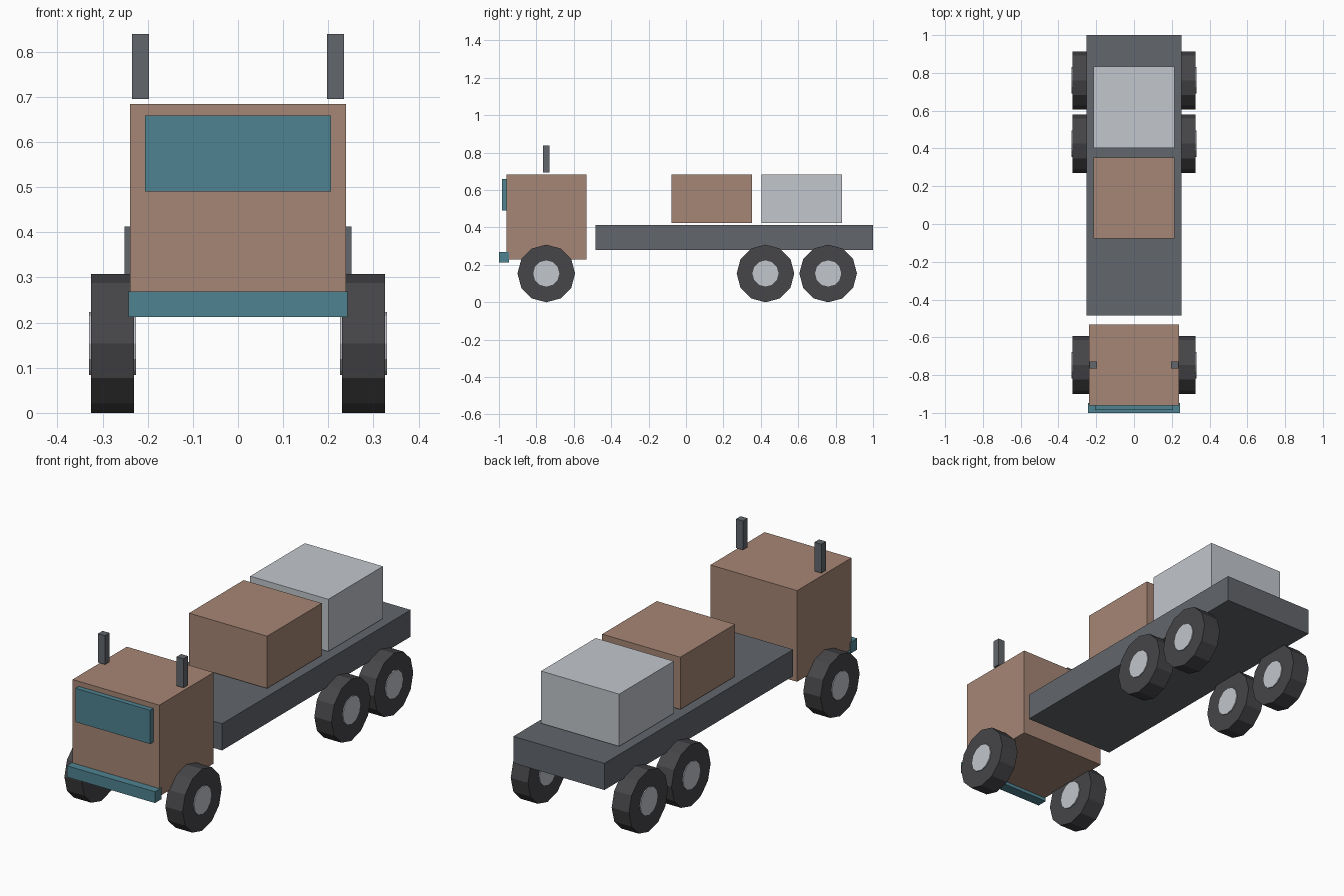
import bpy
import math

if "Cube" in bpy.data.objects:
    bpy.data.objects.remove(bpy.data.objects["Cube"], do_unlink=True)


def material(name, r, g, b):
    mat = bpy.data.materials.new(name)
    mat.use_nodes = True
    mat.diffuse_color = (r, g, b, 1)
    mat.node_tree.nodes["Principled BSDF"].inputs["Base Color"].default_value = (r, g, b, 1)
    return mat


brown = material("clay brown", 0.38, 0.238, 0.178)
teal = material("teal", 0.078, 0.227, 0.283)
metal = material("slate grey", 0.122, 0.133, 0.15)
rubber = material("dark rubber", 0.061, 0.061, 0.067)
silver = material("pale silver", 0.54, 0.565, 0.604)


def finish(name, mat):
    obj = bpy.context.object
    obj.name = name
    obj.data.name = name
    obj.data.materials.append(mat)
    bpy.ops.object.transform_apply(location=False, rotation=True, scale=True)


def box(name, mat, x, y, z):
    """Box spanning the given (low, high) range on each axis."""
    spans = (x, y, z)
    bpy.ops.mesh.primitive_cube_add(size=1, location=[(a + b) / 2 for a, b in spans])
    bpy.context.object.scale = [b - a for a, b in spans]
    finish(name, mat)


def disc(name, mat, centre, radius, width):
    """Flat-shaded twelve-sided cylinder lying along x."""
    bpy.ops.mesh.primitive_cylinder_add(vertices=12, radius=radius, depth=width,
                                        location=centre, rotation=(0, math.pi / 2, 0))
    finish(name, mat)


# Cab with windscreen and bumper
box("cab", brown, (-0.239, 0.239), (-0.96, -0.533), (0.23, 0.684))
box("windscreen", teal, (-0.206, 0.206), (-0.985, -0.955), (0.491, 0.659))
box("bumper", teal, (-0.243, 0.243), (-1.0, -0.947), (0.213, 0.269))

# Flat bed and its cargo
box("flat_bed", metal, (-0.251, 0.251), (-0.484, 1.0), (0.28, 0.413))
box("front_crate", brown, (-0.215, 0.215), (-0.078, 0.352), (0.424, 0.684))
box("rear_crate", silver, (-0.215, 0.215), (0.403, 0.833), (0.424, 0.684))

# Mirrored exhaust stacks and wheels
for side, sign in (("left", 1), ("right", -1)):
    x = sign * 0.216
    box(side + "_exhaust", metal, (x - 0.019, x + 0.019), (-0.765, -0.729), (0.695, 0.839))
    for axle, y in (("front", -0.747), ("middle", 0.425), ("rear", 0.76)):
        centre = (sign * 0.278, y, 0.154)
        disc(f"{side}_{axle}_tyre", rubber, centre, 0.154, 0.095)
        disc(f"{side}_{axle}_hub", silver, centre, 0.07, 0.104)
